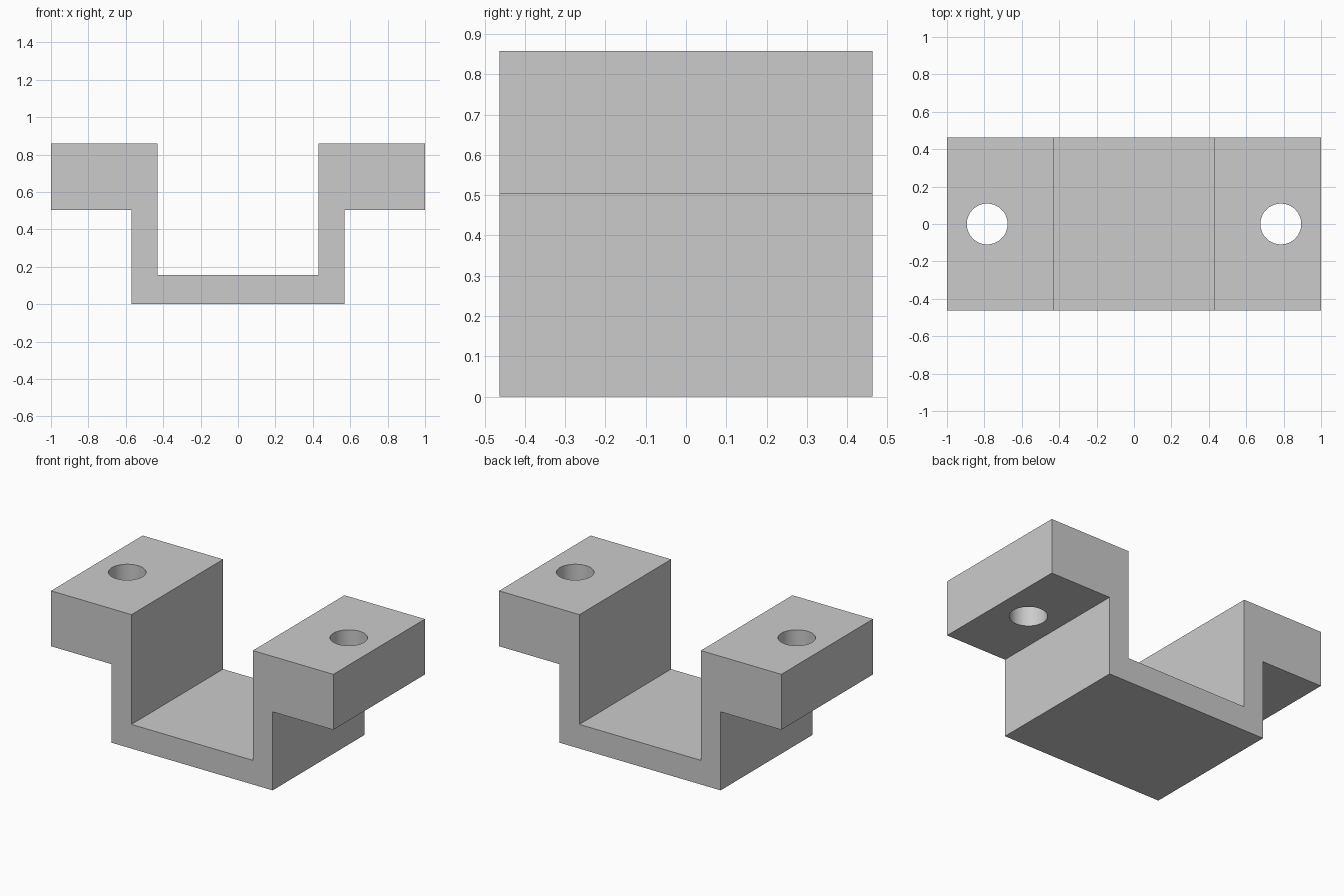
import bpy
import bmesh

cube = bpy.data.objects.get("Cube")
if cube:
    bpy.data.objects.remove(cube, do_unlink=True)

DEPTH = 0.927
HOLE_X, HOLE_R = 0.785, 0.109

grey = bpy.data.materials.new("plain grey")
grey.use_nodes = True
grey.diffuse_color = (0.6, 0.6, 0.6, 1)
grey.node_tree.nodes["Principled BSDF"].inputs["Base Color"].default_value = (0.6, 0.6, 0.6, 1)


def make_object(name, bm):
    mesh = bpy.data.meshes.new(name)
    bmesh.ops.recalc_face_normals(bm, faces=bm.faces)
    bm.to_mesh(mesh)
    bm.free()
    mesh.materials.append(grey)
    obj = bpy.data.objects.new(name, mesh)
    bpy.context.collection.objects.link(obj)
    return obj


# Bracket: half profile mirrored in x, then extruded along y
half = [(0.57, 0), (0.57, 0.503), (1, 0.503), (1, 0.858), (0.43, 0.858), (0.43, 0.155)]
profile = half + [(-x, z) for x, z in reversed(half)]
bm = bmesh.new()
face = bm.faces.new([bm.verts.new((x, -DEPTH / 2, z)) for x, z in profile])
result = bmesh.ops.extrude_face_region(bm, geom=[face])
moved = [v for v in result["geom"] if isinstance(v, bmesh.types.BMVert)]
bmesh.ops.translate(bm, vec=(0, DEPTH, 0), verts=moved)
bracket = make_object("saddle_bracket", bm)

# Bolt holes through both flanges
cutters = []
for side, x in (("left", HOLE_X), ("right", -HOLE_X)):
    bm = bmesh.new()
    bmesh.ops.create_cone(bm, cap_ends=True, segments=64, radius1=HOLE_R,
                          radius2=HOLE_R, depth=0.8)
    cutter = make_object(side + "_hole_cutter", bm)
    cutter.location = (x, 0, 0.68)
    cutter.hide_render = True
    cutters.append(cutter)
    cut = bracket.modifiers.new(side + " hole", "BOOLEAN")
    cut.operation = "DIFFERENCE"
    cut.solver = "EXACT"
    cut.object = cutter

# Apply the cuts and drop the cutters
bpy.context.view_layer.update()
bpy.ops.object.select_all(action="DESELECT")
bracket.select_set(True)
bpy.context.view_layer.objects.active = bracket
for cut in list(bracket.modifiers):
    bpy.ops.object.modifier_apply(modifier=cut.name)
for cutter in cutters:
    bpy.data.objects.remove(cutter, do_unlink=True)
bpy.ops.object.shade_smooth_by_angle()
